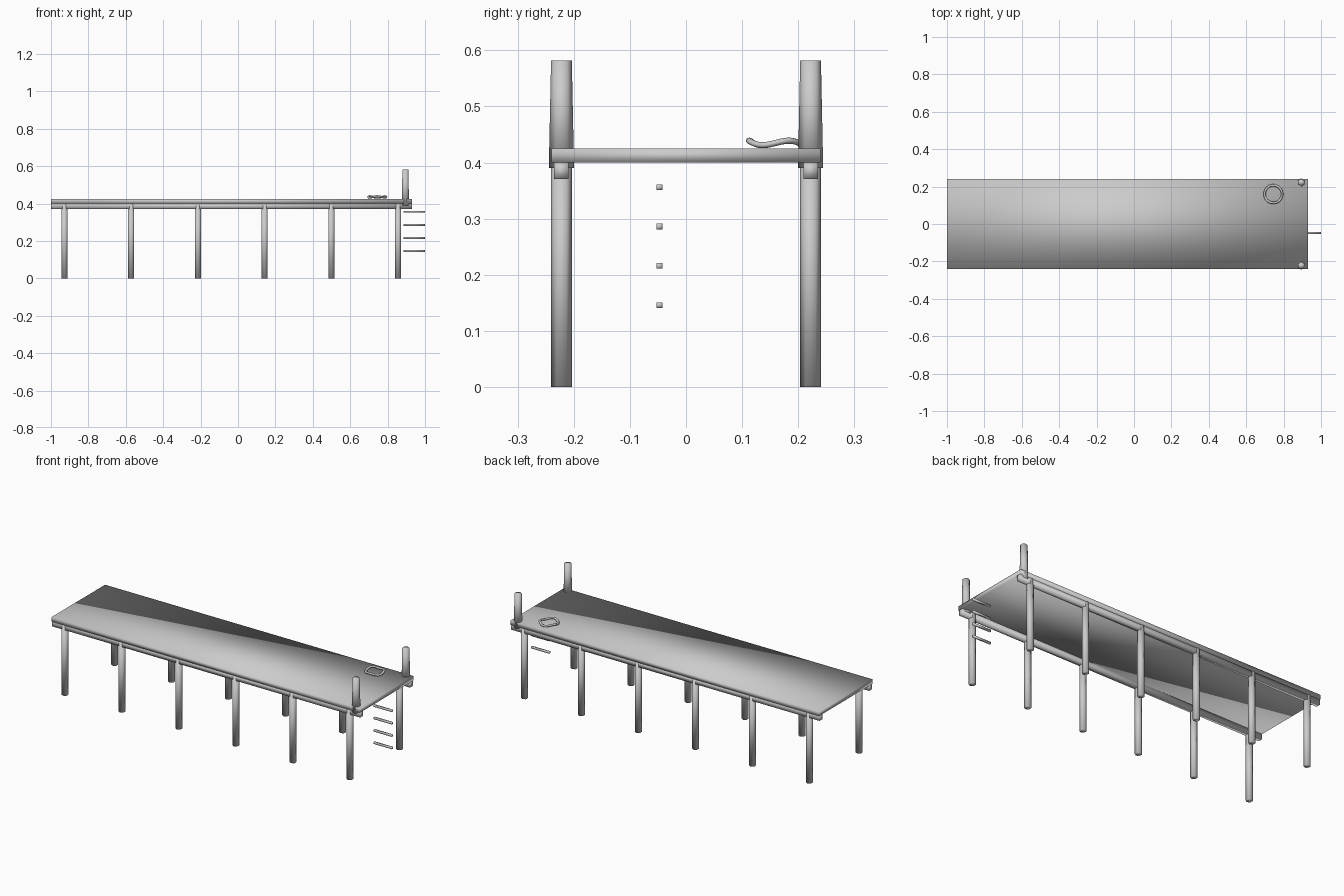
import bpy, bmesh, math
from mathutils import Matrix, Vector

if "Cube" in bpy.data.objects:
    bpy.data.objects.remove(bpy.data.objects["Cube"], do_unlink=True)

grey = bpy.data.materials.new("weathered_grey")
grey.use_nodes = True
colour = (0.6, 0.6, 0.6, 1)
grey.diffuse_color = colour
grey.node_tree.nodes["Principled BSDF"].inputs["Base Color"].default_value = colour


def finish(name, bm):
    mesh = bpy.data.meshes.new(name)
    bmesh.ops.recalc_face_normals(bm, faces=bm.faces)
    for face in bm.faces:
        face.smooth = True
    bm.to_mesh(mesh)
    bm.free()
    mesh.materials.append(grey)
    obj = bpy.data.objects.new(name, mesh)
    bpy.context.collection.objects.link(obj)
    return obj


def box(name, low, high):
    low, high = Vector(low), Vector(high)
    bm = bmesh.new()
    place = Matrix.Translation((low + high) / 2) @ Matrix.Diagonal((high - low).to_4d())
    place[3][3] = 1
    bmesh.ops.create_cube(bm, size=1, matrix=place)
    return finish(name, bm)


def post(name, x, y, bottom, top, r_bottom, r_top):
    # six-sided post with corners along y
    bm = bmesh.new()
    place = Matrix.Translation((x, y, (bottom + top) / 2)) @ Matrix.Rotation(math.pi / 2, 4, "Z")
    hexagon = bmesh.ops.create_cone(bm, cap_ends=True, segments=6, radius1=r_bottom,
                                    radius2=r_top, depth=top - bottom)["verts"]
    # put a corner on the local x axis before turning it to y
    first = max(hexagon, key=lambda v: v.co.x)
    angle = math.atan2(first.co.y, first.co.x)
    bmesh.ops.transform(bm, matrix=place @ Matrix.Rotation(-angle, 4, "Z"), verts=hexagon)
    return finish(name, bm)


# Deck
box("deck", (-1, -0.24, 0.4), (0.93, 0.24, 0.425))

# Side beams, pilings and mooring posts
for side, y in (("right", -0.222), ("left", 0.222)):
    box(f"{side}_beam", (-1, y - 0.013, 0.371), (0.93, y + 0.013, 0.4))
    for i in range(6):
        post(f"{side}_piling_{i + 1}", -0.928 + i * 0.3567, y, 0, 0.4, 0.0185, 0.0185)
    post(f"{side}_mooring_post", 0.895, y, 0.39, 0.582, 0.0225, 0.0185)

# Ladder rungs
for i in range(4):
    z = 0.146 + i * 0.07
    box(f"ladder_rung_{i + 1}", (0.885, -0.053, z - 0.005), (1, -0.042, z + 0.005))

# Wavy rope ring lying on the deck
bm = bmesh.new()
around, sides = 36, 8
rings = []
for i in range(around):
    a = math.tau * i / around
    ring = []
    for j in range(sides):
        b = math.tau * j / sides
        r = 0.047 + 0.0065 * math.cos(b)
        z = 0.435 + 0.004 * math.sin(3 * a) + 0.0055 * math.sin(b)
        ring.append(bm.verts.new((0.745 + r * math.cos(a), 0.16 + r * math.sin(a), z)))
    rings.append(ring)
for i in range(around):
    here, there = rings[i], rings[(i + 1) % around]
    for j in range(sides):
        k = (j + 1) % sides
        bm.faces.new((here[j], there[j], there[k], here[k]))
finish("rope_ring", bm)
